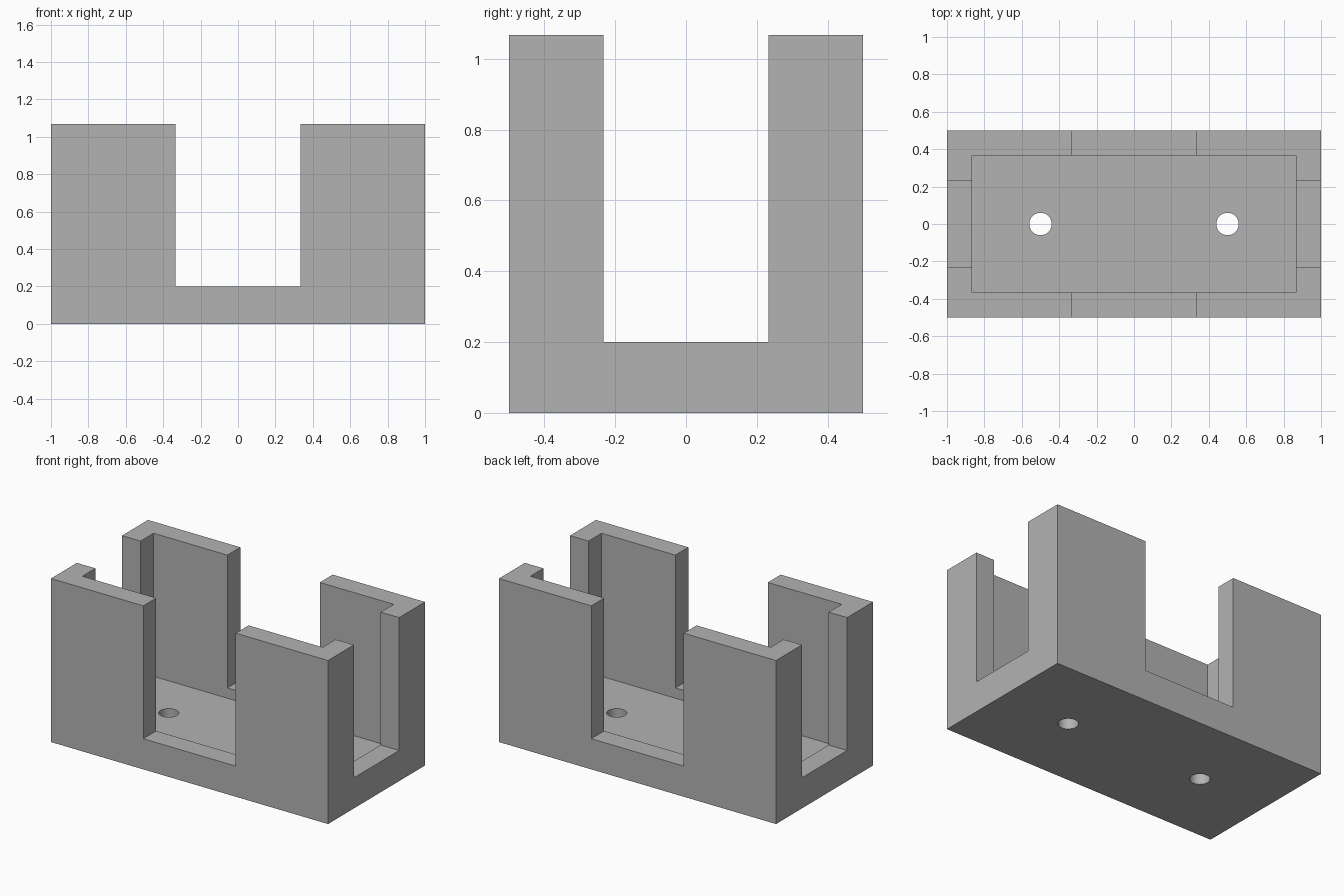
import bpy
import math

if "Cube" in bpy.data.objects:
    bpy.data.objects.remove(bpy.data.objects["Cube"])

LENGTH, WIDTH, HEIGHT = 2.0, 1.0, 1.067
WALL = 0.133       # wall and floor thickness
SILL = 0.2         # bottom of the wall openings
OVER = 0.2         # how far cutters reach past the body

grey = bpy.data.materials.new("plain grey")
grey.use_nodes = True
colour = (0.45, 0.45, 0.45, 1)
grey.diffuse_color = colour
grey.node_tree.nodes["Principled BSDF"].inputs["Base Color"].default_value = colour


def box(name, size_x, size_y, bottom, top):
    bpy.ops.mesh.primitive_cube_add(size=1, location=(0, 0, (bottom + top) / 2))
    obj = bpy.context.object
    obj.name = name
    obj.scale = (size_x, size_y, top - bottom)
    bpy.ops.object.transform_apply(location=True, rotation=False, scale=True)
    obj.data.materials.append(grey)
    return obj


def cut(target, cutter):
    cutter.hide_render = True
    mod = target.modifiers.new("cut", "BOOLEAN")
    mod.operation = "DIFFERENCE"
    mod.solver = "EXACT"
    mod.object = cutter
    bpy.context.view_layer.objects.active = target
    bpy.ops.object.modifier_apply(modifier=mod.name)
    bpy.data.objects.remove(cutter)


# Solid body
tray = box("open_sided_holder", LENGTH, WIDTH, 0, HEIGHT)

# Inner cavity, then the openings in the long and short walls
cut(tray, box("cavity_cutter", LENGTH - 2 * WALL, WIDTH - 2 * WALL, WALL, HEIGHT + OVER))
cut(tray, box("long_wall_cutter", 0.667, WIDTH + OVER, SILL, HEIGHT + OVER))
cut(tray, box("end_wall_cutter", LENGTH + OVER, 0.466, SILL, HEIGHT + OVER))

# Two screw holes through the floor
for x in (-0.5, 0.5):
    bpy.ops.mesh.primitive_cylinder_add(vertices=48, radius=0.06, depth=0.5, location=(x, 0, 0.05))
    hole = bpy.context.object
    hole.name = "screw_hole_cutter"
    hole.data.materials.append(grey)
    cut(tray, hole)

# Smooth the holes, keep the corners crisp
bpy.ops.object.select_all(action="DESELECT")
tray.select_set(True)
bpy.context.view_layer.objects.active = tray
bpy.ops.object.shade_smooth_by_angle(angle=math.radians(30))
